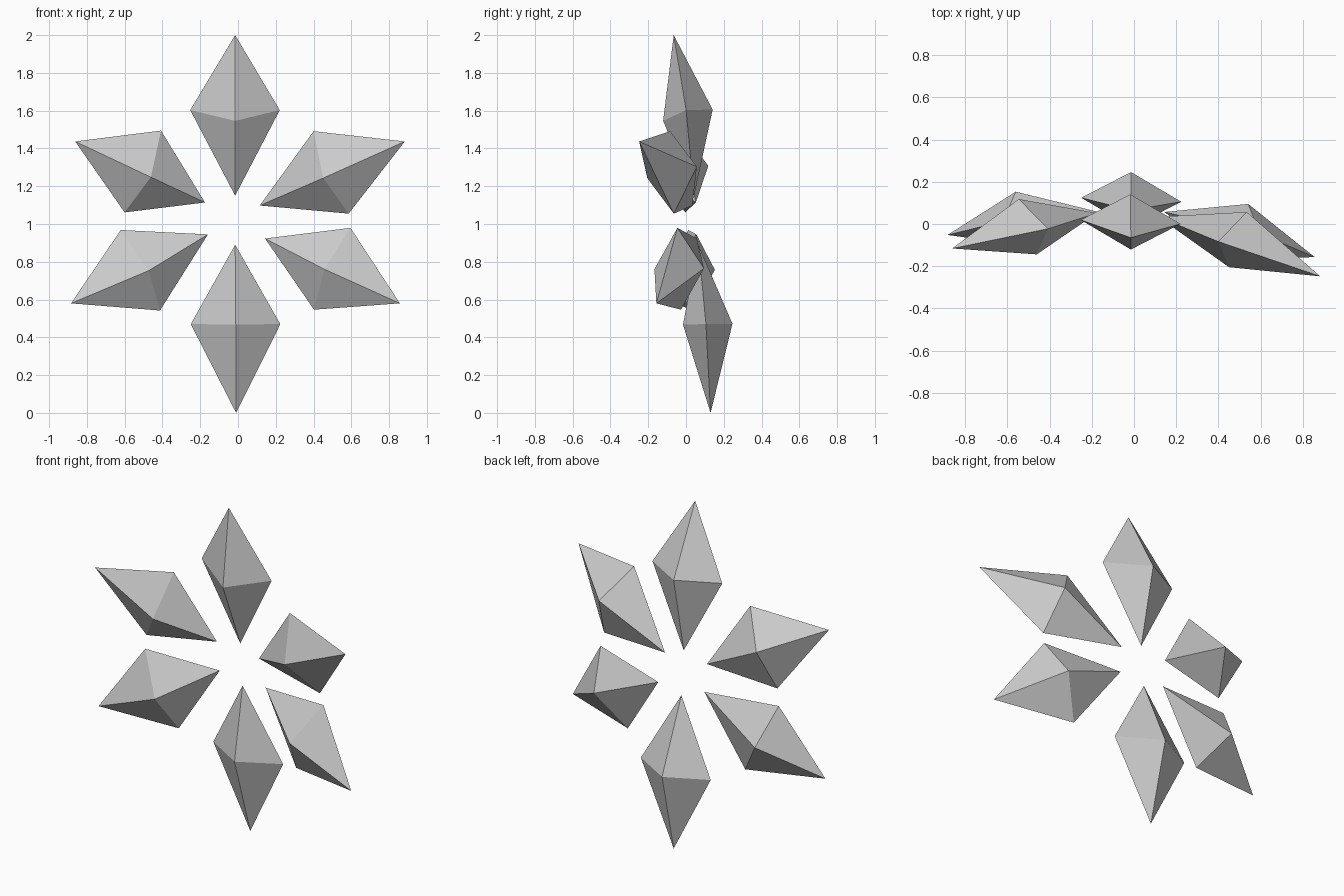
import bpy
import bmesh
from math import cos, sin, radians
from mathutils import Vector

# Remove the default cube
if "Cube" in bpy.data.objects:
    bpy.data.objects.remove(bpy.data.objects["Cube"], do_unlink=True)

# Single grey material
grey = bpy.data.materials.new("light_grey")
grey.use_nodes = True
colour = (0.6, 0.6, 0.6, 1.0)
grey.diffuse_color = colour
grey.node_tree.nodes["Principled BSDF"].inputs["Base Color"].default_value = colour

HALF_WIDTH = 0.237


def make_crystal(name, outer, inner, centre, angle, sag=0.0):
    """Four-sided double pyramid with pointed outer and inner tips."""
    centre = Vector(centre)
    turn = radians(angle)
    side = HALF_WIDTH * Vector((cos(turn), -0.04, sin(turn)))
    # Depth fans slightly outwards, and tips up on the upper crystals
    depth = Vector((centre.x * 0.085, 0.131, 0.03 if centre.z > 1 else 0.002))
    middle = centre - Vector((0, 0, sag))

    bm = bmesh.new()
    tips = [bm.verts.new(outer), bm.verts.new(inner)]
    ring = [bm.verts.new(point) for point in
            (centre + side, middle + depth, centre - side, middle - depth)]
    for tip in tips:
        for i, corner in enumerate(ring):
            bm.faces.new((tip, corner, ring[(i + 1) % len(ring)]))
    bmesh.ops.recalc_face_normals(bm, faces=bm.faces)

    mesh = bpy.data.meshes.new(name)
    bm.to_mesh(mesh)
    bm.free()
    mesh.materials.append(grey)
    crystal = bpy.data.objects.new(name, mesh)
    bpy.context.collection.objects.link(crystal)
    return crystal


# Top and bottom crystals
make_crystal("top_crystal", outer=(-0.015, -0.065, 2.0),
             inner=(-0.015, 0.043, 1.15), centre=(-0.016, 0.01, 1.603),
             angle=0, sag=0.027)
make_crystal("bottom_crystal", outer=(-0.01, 0.13, 0.0),
             inner=(-0.015, 0.065, 0.89), centre=(-0.013, 0.115, 0.47),
             angle=0)

# Upper pair
make_crystal("upper_left_crystal", outer=(0.883, -0.248, 1.437),
             inner=(0.115, 0.034, 1.098), centre=(0.493, -0.074, 1.273),
             angle=113)
make_crystal("upper_right_crystal", outer=(-0.862, -0.116, 1.437),
             inner=(-0.175, 0.052, 1.114), centre=(-0.504, -0.013, 1.278),
             angle=66)

# Lower pair
make_crystal("lower_left_crystal", outer=(0.857, -0.157, 0.58),
             inner=(0.143, 0.057, 0.923), centre=(0.499, -0.036, 0.763),
             angle=66)
make_crystal("lower_right_crystal", outer=(-0.884, -0.052, 0.58),
             inner=(-0.159, 0.055, 0.945), centre=(-0.517, 0.022, 0.755),
             angle=116)
